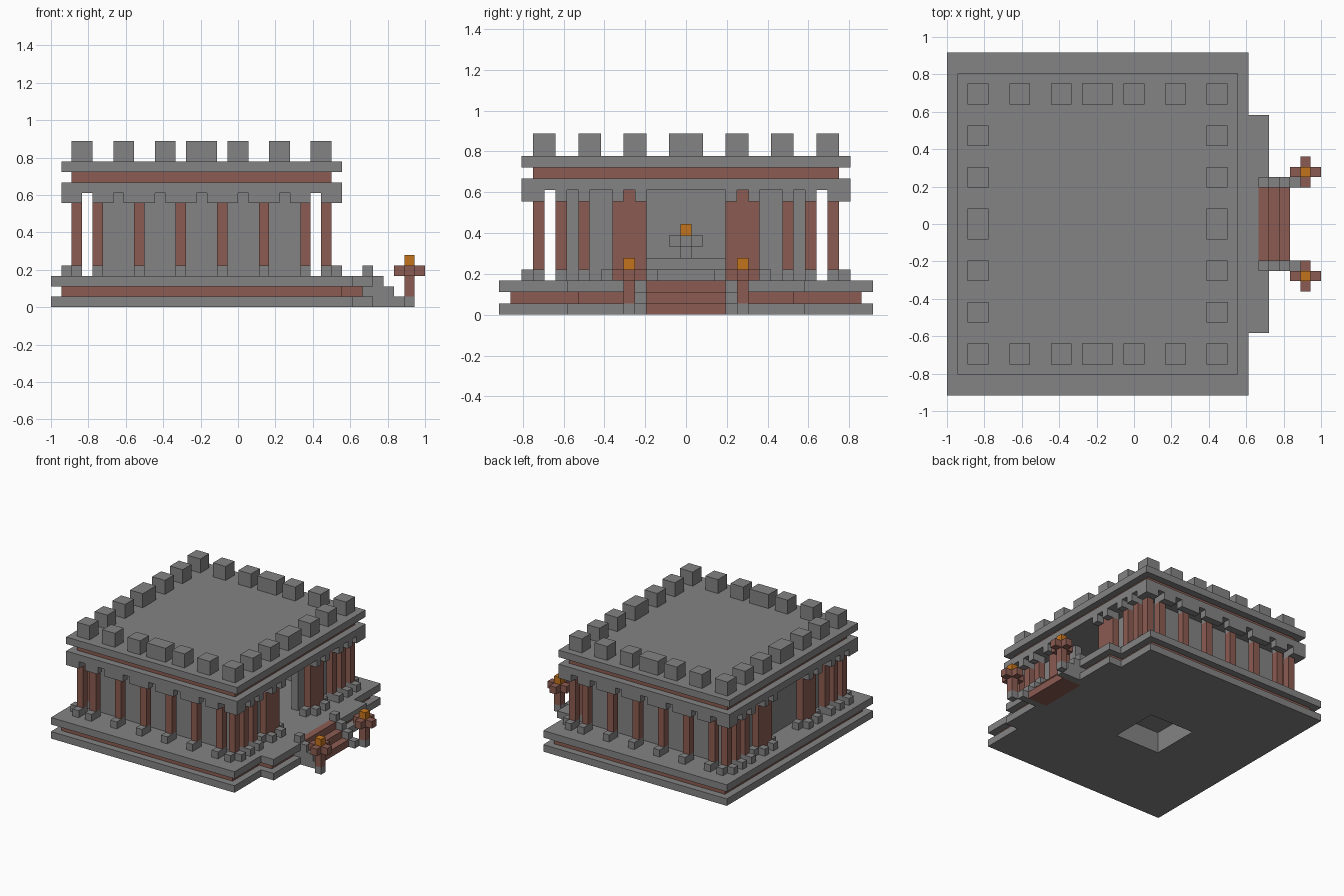
import bpy, bmesh

cube = bpy.data.objects.get("Cube")
if cube:
    bpy.data.objects.remove(cube, do_unlink=True)

U = 1 / 18          # one block
MIDX = 14.5         # centre of the building along x, in blocks


def material(name, rgb):
    m = bpy.data.materials.new(name)
    m.use_nodes = True
    col = (*rgb, 1)
    m.diffuse_color = col
    m.node_tree.nodes["Principled BSDF"].inputs["Base Color"].default_value = col
    return m


STONE = material("grey stone", (0.23, 0.23, 0.23))
BRICK = material("red brick", (0.26, 0.107, 0.084))
FLAME = material("orange flame", (0.55, 0.175, 0.012))


def part(name, mat, boxes, mirror=False):
    """One object from block boxes (x0, x1, y0, y1, z0, z1)."""
    boxes = list(boxes)
    if mirror:
        boxes += [(a, b, -d, -c, e, f) for a, b, c, d, e, f in boxes]
    bm = bmesh.new()
    for x0, x1, y0, y1, z0, z1 in boxes:
        vs = bmesh.ops.create_cube(bm, size=1)["verts"]
        for v in vs:
            v.co.x = (x1 if v.co.x > 0 else x0) * U - 1
            v.co.y = (y1 if v.co.y > 0 else y0) * U
            v.co.z = (z1 if v.co.z > 0 else z0) * U
    me = bpy.data.meshes.new(name)
    bm.to_mesh(me)
    bm.free()
    me.materials.append(mat)
    ob = bpy.data.objects.new(name, me)
    bpy.context.collection.objects.link(ob)
    return ob


def frame(x0, x1, w, hx0, hx1, hw, z0, z1):
    """Rectangular slab, half width w, with a rectangular hole."""
    return [(x0, hx0, -w, w, z0, z1), (hx1, x1, -w, w, z0, z1),
            (hx0, hx1, -w, -hw, z0, z1), (hx0, hx1, hw, w, z0, z1)]


# Platform: two stone slabs with an inset brick band, hollow at the centre
for name, z in (("platform_bottom", 0), ("platform_top", 2)):
    part(name, STONE, frame(0, 29, 16.5, 11, 18, 3.5, z, z + 1))
part("platform_band", BRICK, frame(1, 28, 15.5, 10, 19, 4.5, 1, 2))
part("platform_pit_lining", STONE, frame(10, 19, 4.5, 11, 18, 3.5, 1, 2))

# Landing in front of the stairs
part("landing_slabs", STONE,
     [b for z in (0, 2) for b in ((29, 30, 0, 10.5, z, z + 1), (30, 31, 3.5, 10.5, z, z + 1))], True)
part("landing_band", BRICK, [(28, 30, 3.5, 9.5, 1, 2)], True)

# Stairs with stepped side rails
part("stairs", BRICK, [(30, 33 - i, -3.5, 3.5, i, i + 1) for i in range(3)])
part("stair_rails", STONE,
     [(30, x, 3.5, 4.5, z, z + 1) for z, x in enumerate((34, 33, 32, 31))], True)

# Torches beside the stairs
part("torch_bases", STONE, [(34, 35, 4.5, 5.5, 0, 1)], True)
part("torch_posts", BRICK, [(34, 35, 4.5, 5.5, 1, 3), (33, 36, 4.5, 5.5, 3, 4),
                            (34, 35, 3.5, 4.5, 3, 4), (34, 35, 5.5, 6.5, 3, 4)], True)
part("torch_flames", FLAME, [(34, 35, 4.5, 5.5, 4, 5)], True)

# Inner hall with a full-height doorway
part("hall_side_walls", STONE, [(4, 25, 10.5, 11.5, 3, 11)], True)
part("hall_back_wall", STONE, [(4, 5, -10.5, 10.5, 3, 11)])
part("hall_front_wall", STONE, [(24, 25, 3.5, 10.5, 3, 11)], True)

# Altar with a fire bowl
part("altar", STONE, [(10, 19, -4.5, 4.5, 3, 4), (11, 18, -3.5, 3.5, 4, 5)])
part("fire_bowl", STONE, [(14, 15, -0.5, 0.5, 5, 6), (13, 16, -0.5, 0.5, 6, 7),
                          (14, 15, -1.5, -0.5, 6, 7), (14, 15, 0.5, 1.5, 6, 7)])
part("altar_flame", FLAME, [(14, 15, -0.5, 0.5, 7, 8)])

# Colonnade: shafts, feet and capitals
shafts, feet, capitals = [], [], []
for x in (2, 4, 8, 12, 16, 20, 24, 26):        # long sides
    shafts.append((x, x + 1, 12.5, 13.5, 4, 10))
    for z in (3, 10):
        feet.append((x, x + 1, 12.5, 13.5, z, z + 1))
    feet.append((x, x + 1, 13.5, 14.5, 3, 4))
    lo = x if x in (4, 26) else x - 1
    hi = x + 1 if x in (2, 24) else x + 2
    capitals.append((lo, hi, 13.5, 14.5, 10, 11))
for x, out in ((2, 1), (26, 27)):              # short sides
    for y in (12.5, 10.5, 8.5, 5.5, 3.5):
        if y < 12:
            shafts.append((x, x + 1, y, y + 1, 4, 10))
            for z in (3, 10):
                feet.append((x, x + 1, y, y + 1, z, z + 1))
        feet.append((out, out + 1, y, y + 1, 3, 4))
        capitals.append((out, out + 1, y, y + 1, 10, 11))
    shafts.append((x, x + 1, 4.5, 5.5, 3, 11))
    for y in (2.5, 6.5):
        feet.append((x, x + 1, y, y + 1, 3, 4))
part("column_shafts", BRICK, shafts, True)
part("column_feet", STONE, feet, True)
part("column_capitals", STONE, capitals, True)

# Roof: two stone slabs with an inset brick band
part("roof_bottom", STONE, [(1, 28, -14.5, 14.5, 11, 12)])
part("roof_band", BRICK, [(2, 27, -13.5, 13.5, 12, 13)])
part("roof_top", STONE, [(1, 28, -14.5, 14.5, 13, 14)])

# Battlements around the roof edge, wider in the middle of each side
merlons = [(x, x + (3 if x == 13 else 2), s, s + 2, 14, 16)
           for x in (2, 6, 10, 13, 17, 21, 25) for s in (-13.5, 11.5)]
for x in (2, 25):
    merlons += [(x, x + 2, y, y + 2, 14, 16) for y in (-9.5, -5.5, 3.5, 7.5)]
    merlons.append((x, x + 2, -1.5, 1.5, 14, 16))
part("battlements", STONE, merlons)
